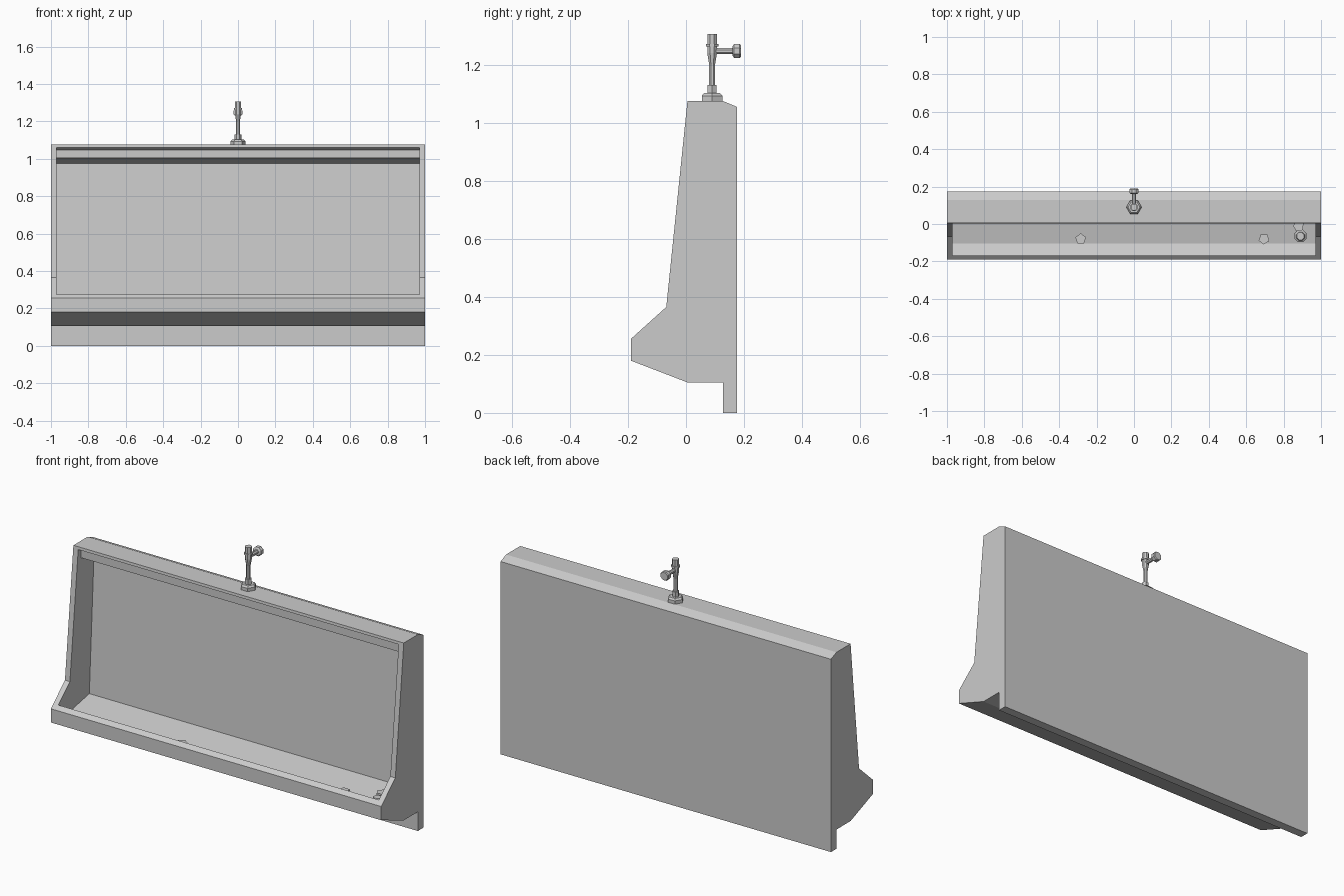
import bpy, bmesh
from math import pi
from mathutils import Matrix, Vector

if "Cube" in bpy.data.objects:
    bpy.data.objects.remove(bpy.data.objects["Cube"])


def finish(name, bm):
    bmesh.ops.recalc_face_normals(bm, faces=bm.faces[:])
    mesh = bpy.data.meshes.new(name)
    bm.to_mesh(mesh)
    bm.free()
    ob = bpy.data.objects.new(name, mesh)
    bpy.context.scene.collection.objects.link(ob)
    return ob


def prism(name, profile, half):
    """Extrude a (y, z) side profile across x."""
    bm = bmesh.new()
    face = bm.faces.new([bm.verts.new((-half, y, z)) for y, z in profile])
    ext = bmesh.ops.extrude_face_region(bm, geom=[face])
    moved = [v for v in ext["geom"] if isinstance(v, bmesh.types.BMVert)]
    bmesh.ops.translate(bm, verts=moved, vec=(2 * half, 0, 0))
    return finish(name, bm)


def turned(name, profile, sides, origin, rot=None, phase=0.0):
    """Stack of (radius, height) rings around an axis, capped at both ends."""
    bm = bmesh.new()
    base = Matrix.Translation(origin) @ (rot or Matrix()).to_4x4()
    rings = []
    for r, h in profile:
        ring = []
        for i in range(sides):
            turn = Matrix.Rotation(phase + 2 * pi * i / sides, 4, 'Z')
            ring.append(bm.verts.new(base @ (turn @ Vector((r, 0, h)))))
        rings.append(ring)
    for a, b in zip(rings, rings[1:]):
        for i in range(sides):
            j = (i + 1) % sides
            bm.faces.new((a[i], a[j], b[j], b[i]))
    bm.faces.new(rings[0])
    bm.faces.new(rings[-1])
    return finish(name, bm)


# Trough body: outer side profile
body = prism("trough_body", [
    (0.175, 0), (0.175, 1.055), (0.127, 1.075), (0.005, 1.075),
    (-0.068, 0.365), (-0.19, 0.255), (-0.19, 0.18), (0.005, 0.105),
    (0.127, 0.105), (0.127, 0)], 1.0)

# Basin hollow: header lip, leaning back wall, sloped floor, front wall
cutter = prism("basin_cutter", [
    (-0.168, 1.06), (0.005, 1.06), (0.03, 1.047), (0.03, 1.005),
    (0.14, 0.975), (0.10, 0.235), (-0.105, 0.195), (-0.168, 0.215)], 0.97)
cutter.hide_render = True
mod = body.modifiers.new("hollow", 'BOOLEAN')
mod.operation = 'DIFFERENCE'
mod.solver = 'EXACT'
mod.object = cutter
bpy.context.view_layer.objects.active = body
body.select_set(True)
bpy.ops.object.modifier_apply(modifier=mod.name)
bpy.data.objects.remove(cutter)

# Flush valve: base nut, collar, flared pipe, ring
VX, VY, TOP = 0.0, 0.09, 1.075
turned("valve_base_nut", [(0.041, -0.005), (0.041, 0.018), (0.032, 0.027)],
       6, (VX, VY, TOP), phase=0)
turned("valve_collar", [(0.018, 0.02), (0.018, 0.055)], 6, (VX, VY, TOP))
turned("valve_pipe", [(0.011, 0.05), (0.011, 0.125), (0.018, 0.165),
                      (0.018, 0.23)], 8, (VX, VY, TOP), phase=pi / 8)
turned("valve_ring", [(0.023, 0.187), (0.023, 0.196)], 8, (VX, VY, TOP),
       phase=pi / 8)

# Side supply: stem and knob pointing to the back
back = Matrix.Rotation(-pi / 2, 3, 'X')
turned("supply_stem", [(0.011, 0), (0.011, 0.08)], 8, (VX, VY, 1.247), back,
       pi / 8)
turned("supply_knob", [(0.018, 0.071), (0.026, 0.076), (0.026, 0.095),
                       (0.022, 0.10)], 8, (VX, VY, 1.247), back, pi / 8)

# Drain with a raised strainer
turned("drain", [(0.035, -0.02), (0.035, 0.012), (0.025, 0.018),
                 (0.021, 0.028)], 8, (0.89, -0.065, 0.203), phase=pi / 8)

# Five-sided deodorant pucks on the floor
for n, (x, y, z, a) in enumerate([(-0.285, -0.08, 0.20, 0.3),
                                  (0.695, -0.08, 0.20, 0.9),
                                  (0.88, -0.012, 0.213, 0.5)]):
    turned(f"puck_{n + 1}", [(0.03, -0.01), (0.03, 0.022)], 5, (x, y, z),
           phase=a)
